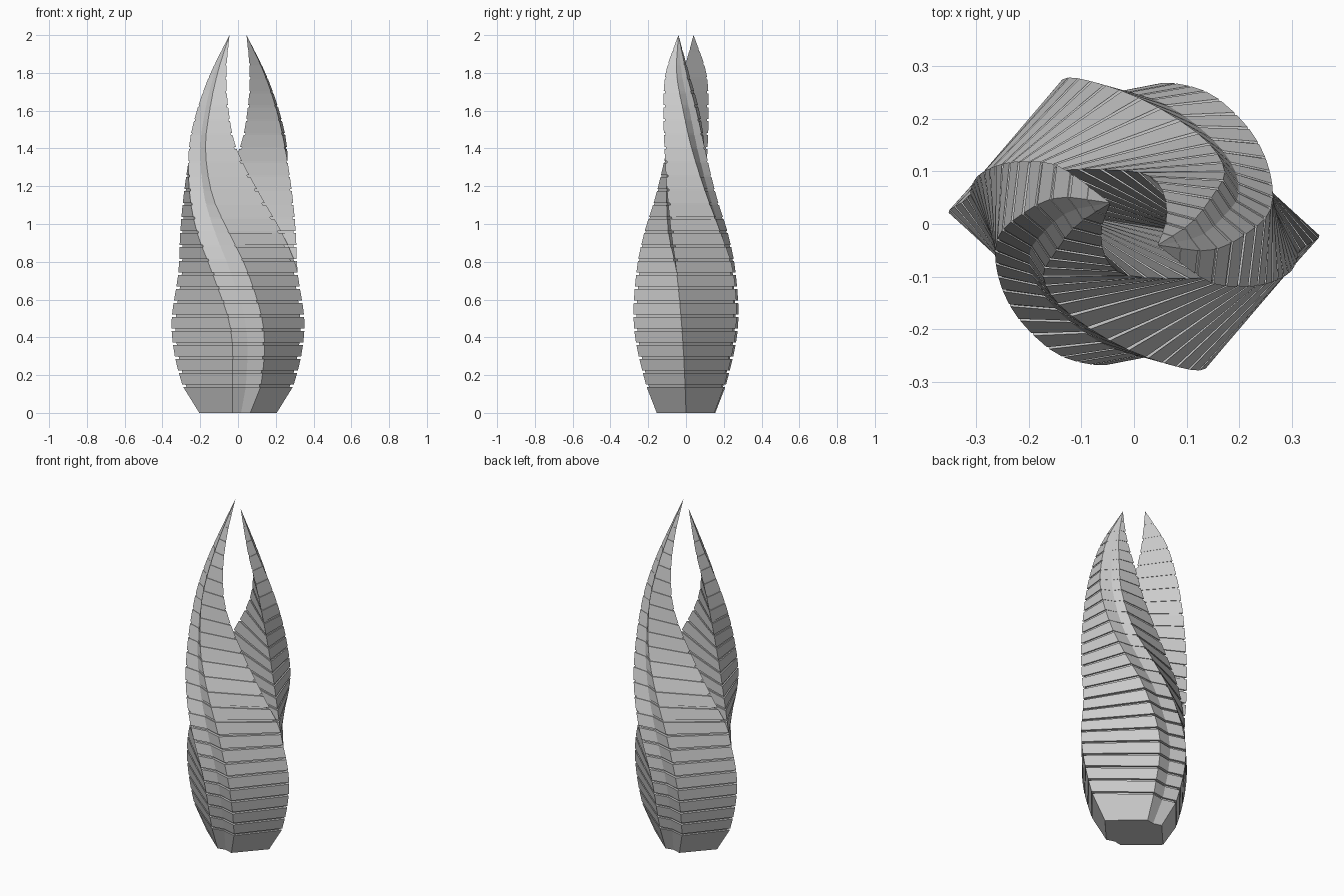
import bpy, bmesh
from mathutils import Vector

if "Cube" in bpy.data.objects:
    bpy.data.objects.remove(bpy.data.objects["Cube"])

# Key cross-sections of one twisting half:
# height, inner edge, ridge one, ridge two, outer edge (x, y each)
KEYS = [
    (0.00, -.205, .000, -.065, .155, .030, .150, .205, .000),
    (0.15, -.295, .005, -.122, .212, .030, .205, .295, -.005),
    (0.45, -.352, .022, -.135, .275, .040, .265, .352, -.022),
    (0.75, -.315, .050, -.050, .262, .140, .250, .315, -.050),
    (0.95, -.235, .092, .045, .222, .215, .185, .306, -.078),
    (1.15, -.120, .103, .135, .160, .255, .110, .288, -.098),
    (1.40, .008, .098, .172, .100, .260, .030, .250, -.114),
    (1.60, .050, .070, .150, .055, .218, -.015, .205, -.119),
    (1.80, .062, .015, .108, .002, .145, -.050, .138, -.108),
    (2.00, .045, -.040, .045, -.040, .045, -.040, .045, -.040),
]
SPLIT = 0.75
GAP = 0.012


def slope(i, c):
    a, b = max(i - 1, 0), min(i + 1, len(KEYS) - 1)
    return (KEYS[b][c] - KEYS[a][c]) / (KEYS[b][0] - KEYS[a][0])


def sample(z, c):
    """Smooth interpolation of one column at height z."""
    i = max(k for k in range(len(KEYS) - 1) if KEYS[k][0] <= z or k == 0)
    h = KEYS[i + 1][0] - KEYS[i][0]
    t = (z - KEYS[i][0]) / h
    return ((2*t**3 - 3*t**2 + 1) * KEYS[i][c] + (t**3 - 2*t**2 + t) * h * slope(i, c)
            + (3*t**2 - 2*t**3) * KEYS[i + 1][c] + (t**3 - t**2) * h * slope(i + 1, c))


def section(z, inset=0.0):
    inner, r1, r2, outer = [Vector((sample(z, c), sample(z, c + 1))) for c in (1, 3, 5, 7)]
    if z <= SPLIT:
        inner = -outer
    # shallow groove between the two ridges
    depth = 0.92 if z < 1.4 else 0.92 + 0.08 * (z - 1.4) / 0.6
    notch = (r1 + r2) / 2
    notch = notch * depth
    pts = [inner, r1, notch, r2, outer]
    centre = Vector((0, 0)) if z <= SPLIT else sum(pts, Vector((0, 0))) / 5
    return [(p.lerp(centre, inset).x, p.lerp(centre, inset).y, z) for p in pts]


def build_half(name, sign):
    bm = bmesh.new()
    n = 25
    levels = [0.0] + [0.15 + 1.85 * k / n for k in range(n + 1)]
    rings = []
    # every storey is an outer band followed by a thin recessed slit
    for k in range(len(levels) - 1):
        z0, z1 = levels[k], levels[k + 1]
        rings.append(section(z0))
        if k < len(levels) - 2:
            rings += [section(z1 - GAP), section(z1 - GAP, 0.06), section(z1, 0.06)]
    rings.append(section(1.999, 0.0))
    loops = [[bm.verts.new((sign * x, sign * y, z)) for x, y, z in r] for r in rings]
    for a, b in zip(loops, loops[1:]):
        # the inner wall exists only where the halves part
        count = 5 if b[0].co.z > SPLIT else 4
        for j in range(count):
            m = (j + 1) % 5
            bm.faces.new((a[j], b[j], b[m], a[m]))
    bm.faces.new(loops[0])
    bm.faces.new(loops[-1][::-1])
    bm.verts.ensure_lookup_table()
    for v in loops[-1]:
        v.co.z = 2.0
    bmesh.ops.remove_doubles(bm, verts=bm.verts, dist=0.0003)
    bmesh.ops.recalc_face_normals(bm, faces=bm.faces)
    me = bpy.data.meshes.new(name)
    bm.to_mesh(me)
    bm.free()
    bpy.context.collection.objects.link(bpy.data.objects.new(name, me))


# Two identical halves, turned half a revolution from each other
build_half("tower_half_back", 1)
build_half("tower_half_front", -1)
